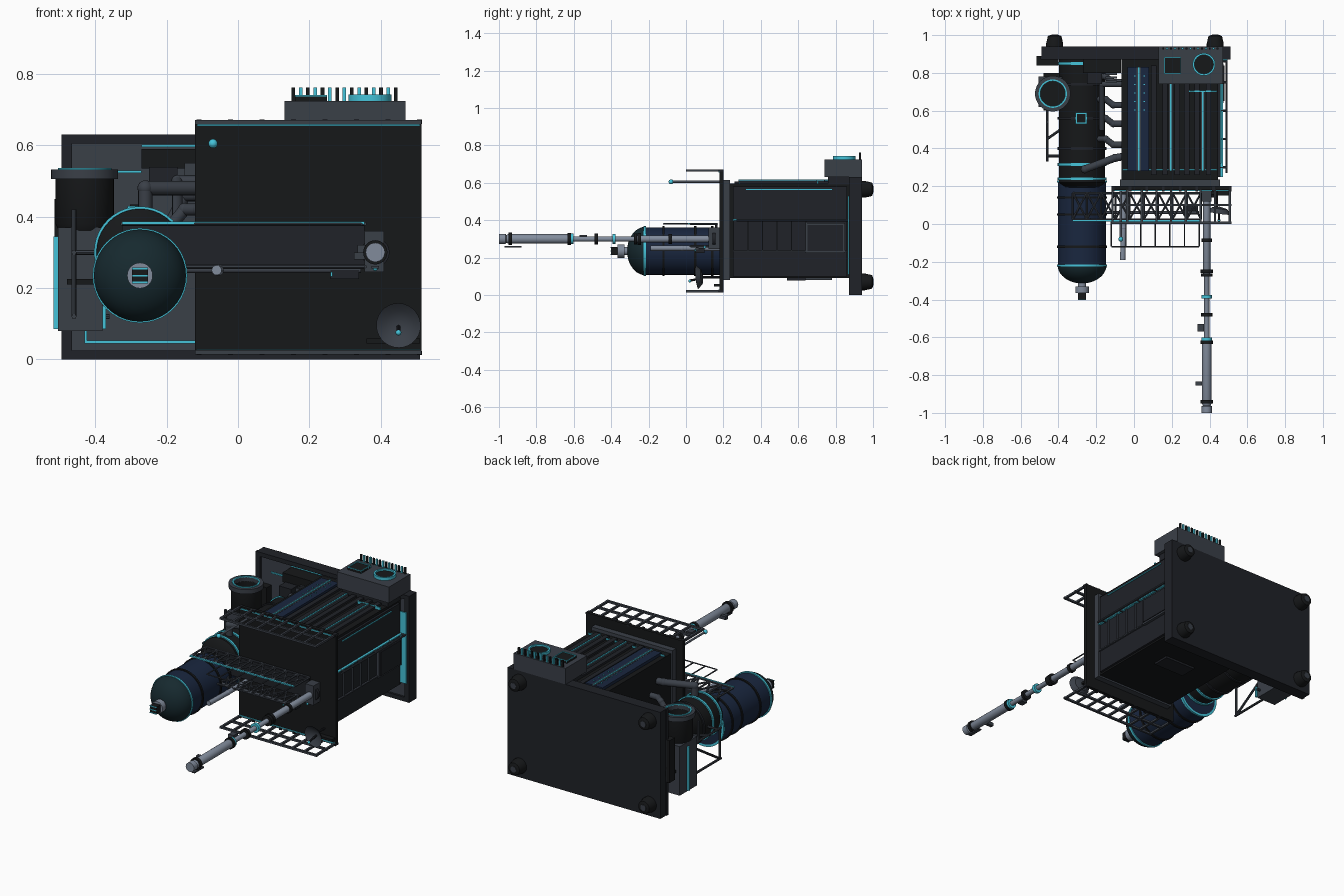
import bpy, bmesh, math
from mathutils import Vector, Matrix

def mat(name, c):
    m = bpy.data.materials.new(name)
    m.diffuse_color = (*c, 1)
    return m

BLACK = mat("black", (0.008, 0.009, 0.010))
DARK = mat("dark", (0.014, 0.016, 0.021))
SLATE = mat("slate", (0.042, 0.050, 0.064))
STEEL = mat("steel", (0.22, 0.26, 0.33))
NAVY = mat("navy", (0.010, 0.020, 0.050))
TEAL = mat("teal", (0.008, 0.022, 0.028))
CYAN = mat("cyan", (0.06, 0.55, 0.70))

def finish(name, bm, m, smooth=False):
    bmesh.ops.recalc_face_normals(bm, faces=bm.faces)
    me = bpy.data.meshes.new(name)
    bm.to_mesh(me)
    bm.free()
    me.materials.append(m)
    ob = bpy.data.objects.new(name, me)
    bpy.context.collection.objects.link(ob)
    if smooth:
        bpy.ops.object.select_all(action='DESELECT')
        ob.select_set(True)
        bpy.context.view_layer.objects.active = ob
        bpy.ops.object.shade_smooth_by_angle(angle=math.radians(35))
    return ob

def boxes(name, specs, m):
    """One object from boxes given as (x0, x1, y0, y1, z0, z1)."""
    bm = bmesh.new()
    for x0, x1, y0, y1, z0, z1 in specs:
        M = Matrix.Translation(((x0+x1)/2, (y0+y1)/2, (z0+z1)/2)) @ Matrix.Diagonal((x1-x0, y1-y0, z1-z0, 1))
        bmesh.ops.create_cube(bm, size=1, matrix=M)
    return finish(name, bm, m)

def rods(name, segs, r, m, n=16):
    """One object from straight rods given as (start, end)."""
    bm = bmesh.new()
    for p, q in segs:
        p, q = Vector(p), Vector(q)
        M = Matrix.Translation((p+q)/2) @ (q-p).to_track_quat('Z', 'Y').to_matrix().to_4x4()
        bmesh.ops.create_cone(bm, cap_ends=True, segments=n, radius1=r, radius2=r, depth=(q-p).length, matrix=M)
    return finish(name, bm, m, n > 8)

def lathe(name, base, axis, profile, m, n=40):
    """Profile of (radius, distance) spun about an axis through base."""
    bm = bmesh.new()
    vs = [bm.verts.new((r, 0, h)) for r, h in profile]
    es = [bm.edges.new(e) for e in zip(vs, vs[1:])]
    bmesh.ops.spin(bm, geom=vs+es, cent=(0, 0, 0), axis=(0, 0, 1), angle=2*math.pi, steps=n)
    bmesh.ops.remove_doubles(bm, verts=bm.verts, dist=1e-5)
    R = Vector(axis).to_track_quat('Z', 'Y').to_matrix().to_4x4()
    bmesh.ops.transform(bm, matrix=Matrix.Translation(base) @ R, verts=bm.verts)
    return finish(name, bm, m, True)

def ball(name, c, r, m):
    bm = bmesh.new()
    bmesh.ops.create_uvsphere(bm, u_segments=16, v_segments=10, radius=r, matrix=Matrix.Translation(c))
    return finish(name, bm, m, True)

def pipe(name, pts, r, m):
    """Pipe with ball elbows."""
    rods(name, list(zip(pts, pts[1:])), r, m)
    for p in pts[1:-1]:
        ball(name + "_elbow", p, r*1.1, m)

Y = (0, 1, 0)

# Base plate with raised rim, trim lines and feet
boxes("base_plate", [(-0.49, 0.51, 0.89, 0.94, 0, 0.63)], DARK)
boxes("base_rim", [(-0.495, -0.465, 0.872, 0.89, 0, 0.63), (0.48, 0.51, 0.872, 0.89, 0, 0.63),
                   (-0.465, 0.48, 0.872, 0.89, 0, 0.025), (-0.465, 0.48, 0.872, 0.89, 0.605, 0.63)], DARK)
boxes("base_floor", [(-0.465, 0.48, 0.884, 0.89, 0.025, 0.605)], SLATE)
boxes("base_trim", [(-0.43, -0.07, 0.878, 0.886, 0.045, 0.053), (-0.43, -0.423, 0.878, 0.886, 0.045, 0.1),
                    (-0.27, -0.07, 0.878, 0.886, 0.595, 0.602), (-0.40, -0.27, 0.878, 0.886, 0.522, 0.53)], CYAN)
for x in (-0.42, 0.43):
    for z in (0.07, 0.565):
        lathe("foot", (x, 0.935, z), Y, [(0, 0), (0.045, 0), (0.045, 0.02), (0.036, 0.06), (0.022, 0.065), (0, 0.065)], BLACK, 20)
        lathe("foot_pad", (x, 0.99, z), Y, [(0, 0), (0.018, 0), (0.018, 0.012), (0, 0.012)], SLATE, 16)

# Main housing with collar and large cover slab
boxes("housing", [(-0.065, 0.445, 0.23, 0.89, 0.09, 0.595)], BLACK)
boxes("housing_collar", [(-0.075, 0.455, 0.20, 0.235, 0.08, 0.615)], SLATE)
boxes("cover_slab", [(-0.12, 0.515, 0.18, 0.20, 0.015, 0.67)], BLACK)
boxes("cover_trim", [(-0.115, 0.51, 0.175, 0.185, z, z+0.006) for z in (0.022, 0.655)], CYAN)
boxes("cover_bolts", [(x-0.007, x+0.007, 0.172, 0.2, z, z+0.012) for z in (0.012, 0.66)
                      for x in [-0.11+i*0.0885 for i in range(8)]], DARK)

# Roof strips on the upper face of the housing
boxes("blue_roof_panel", [(-0.035, 0.08, 0.28, 0.83, 0.59, 0.612)], NAVY)
boxes("roof_ribs", [(x, x+0.028, 0.26, 0.84, 0.59, 0.607) for x in (0.09, 0.15, 0.215, 0.265, 0.32, 0.38)], DARK)
boxes("roof_bars", [(x-0.012, x+0.012, 0.28, y, 0.59, 0.613) for x, y in ((0.025, 0.83), (0.195, 0.74), (0.365, 0.70))], SLATE)
boxes("roof_trim", [(x-0.004, x+0.004, 0.28, y, 0.61, 0.617) for x, y in ((0.025, 0.83), (0.195, 0.74), (0.365, 0.70))]
      + [(-0.06, 0.44, 0.283, 0.29, 0.59, 0.604), (0.29, 0.44, 0.70, 0.708, 0.59, 0.61)], CYAN)
boxes("roof_rivets", [(x, x+0.007, 0.6+i*0.045, 0.607+i*0.045, 0.61, 0.616) for x in (0, 0.05) for i in range(5)], CYAN)

# Right side wall: panels, ribs, hatch, trim and rail
boxes("side_panel", [(0.44, 0.458, 0.25, 0.86, 0.10, 0.58)], DARK)
boxes("side_ribs", [(0.455, 0.468, y, y+0.006, 0.235, 0.40) for y in [0.25+i*0.078 for i in range(6)]]
      + [(0.455, 0.468, 0.25, 0.86, 0.23, 0.237)], SLATE)
boxes("side_hatch", [(0.455, 0.475, 0.64, 0.85, 0.225, 0.385)], SLATE)
boxes("side_hatch_face", [(0.47, 0.48, 0.65, 0.84, 0.235, 0.375)], DARK)
boxes("side_trim", [(0.455, 0.463, 0.32, 0.78, 0.56, 0.566), (0.455, 0.472, 0.25, 0.86, 0.398, 0.405),
                    (0.455, 0.495, 0.866, 0.873, 0.11, 0.53)], CYAN)
rods("side_rail", [((0.49, 0.27, 0.40), (0.49, 0.87, 0.40))]
     + [((0.45, y, 0.40), (0.49, y, 0.40)) for y in (0.3, 0.45, 0.6, 0.75, 0.86)], 0.006, SLATE, 8)
boxes("under_vent", [(0.1, 0.3, 0.54, 0.64, 0.078, 0.095)], DARK)

# Vent box with square and round outlets and a row of fins
boxes("vent_box", [(0.13, 0.47, 0.74, 0.94, 0.63, 0.725)], SLATE)
boxes("vent_pedestal", [(0.15, 0.45, 0.76, 0.88, 0.59, 0.64)], DARK)
boxes("vent_square", [(0.16, 0.25, 0.795, 0.885, 0.72, 0.737)], BLACK)
boxes("vent_square_trim", [(0.16, 0.25, y, y+0.005, 0.72, 0.741) for y in (0.795, 0.88)]
      + [(x, x+0.005, 0.795, 0.885, 0.72, 0.741) for x in (0.16, 0.245)], CYAN)
lathe("vent_fan", (0.37, 0.845, 0.72), (0, 0, 1), [(0, 0), (0.052, 0), (0.052, 0.012), (0, 0.012)], BLACK)
lathe("vent_fan_ring", (0.37, 0.845, 0.72), (0, 0, 1), [(0.05, 0), (0.06, 0), (0.06, 0.022), (0.05, 0.022), (0.05, 0)], CYAN)
for k, m in ((0, BLACK), (1, CYAN)):
    boxes("vent_fins", [(0.15+i*0.0205, 0.16+i*0.0205, 0.925, 0.935, 0.72, 0.762) for i in range(k, 15, 2)], m)

# Edge railings on the cover slab (upper and lower)
for z in (0.02, 0.665):
    segs = [(-0.12, 0.515, y-0.006, y+0.006, z-0.006, z+0.006) for y in (0.006, 0.10)]
    segs += [(x-0.006, x+0.006, 0.0, 0.18, z-0.006, z+0.006) for x in [-0.114+i*0.0776 for i in range(9)]]
    boxes("edge_railing", segs, SLATE)

# Cross braced bridge with handrail
n, x0, x1 = 9, -0.325, 0.355
xs = [x0+(x1-x0)*i/n for i in range(n+1)]
for z in (0.26, 0.38):
    segs = [((x0, y, z), (x1, y, z)) for y in (0.025, 0.165)] + [((x, 0.025, z), (x, 0.165, z)) for x in xs]
    for a, b in zip(xs, xs[1:]):
        segs += [((a, 0.025, z), (b, 0.165, z)), ((a, 0.165, z), (b, 0.025, z))]
    rods("bridge_truss", segs, 0.006, SLATE, 6)
boxes("bridge_deck", [(x0, x1, 0.155, 0.168, 0.26, 0.38)], DARK)
boxes("bridge_trim", [(x0, x1, 0.012, 0.02, 0.378, 0.386)], CYAN)
rods("bridge_handrail", [((-0.12, -0.12, 0.38), (0.345, -0.12, 0.38))]
     + [((x, -0.12, 0.38), (x, 0.03, 0.38)) for x in [-0.12+i*0.0775 for i in range(7)]], 0.004, SLATE, 6)

# Front tank with dome, bands and nozzle
F = (-0.275, 0, 0.235)
dome = [(0.130*math.sin(t), -0.215-0.10*math.cos(t)) for t in [i*math.pi/20 for i in range(11)]]
lathe("front_tank_dome", F, Y, dome, TEAL)
lathe("front_tank", F, Y, [(0.127, -0.215), (0.127, 0.23), (0, 0.23)], NAVY)
for y, m in ((-0.22, CYAN), (-0.12, BLACK), (0.05, BLACK), (0.14, BLACK), (0.225, CYAN)):
    lathe("front_tank_band", F, Y, [(0.12, y-0.006), (0.133, y-0.006), (0.133, y+0.006), (0.12, y+0.006)], m)
lathe("nozzle", F, Y, [(0, -0.365), (0.036, -0.365), (0.036, -0.33), (0.022, -0.33), (0.022, -0.29)], STEEL, 24)
boxes("nozzle_cap", [(-0.297, -0.253, -0.40, -0.36, 0.213, 0.257)], BLACK)
boxes("nozzle_trim", [(-0.297, -0.253, -0.403, -0.398, z, z+0.005) for z in (0.213, 0.232, 0.252)], CYAN)

# Rear tank with bands
R = (-0.275, 0, 0.30)
lathe("rear_tank", R, Y, [(0, 0.19), (0.09, 0.195), (0.122, 0.22), (0.122, 0.88), (0, 0.88)], BLACK)
for y, m in ((0.24, CYAN), (0.315, CYAN), (0.40, DARK), (0.56, DARK), (0.74, DARK), (0.85, CYAN)):
    lathe("rear_tank_band", R, Y, [(0.115, y-0.007), (0.129, y-0.007), (0.129, y+0.007), (0.115, y+0.007)], m)
boxes("tank_hatch", [(-0.31, -0.25, 0.53, 0.59, 0.41, 0.43)], CYAN)
boxes("tank_hatch_lid", [(-0.303, -0.257, 0.537, 0.583, 0.42, 0.434)], BLACK)

# Connecting pipes between rear tank and housing
pipe("main_pipe", [(-0.26, 0.29, 0.40), (-0.26, 0.29, 0.48), (-0.10, 0.35, 0.48), (-0.04, 0.36, 0.48)], 0.02, SLATE)
for y, z in ((0.45, 0.42), (0.56, 0.36), (0.66, 0.42), (0.78, 0.46)):
    pipe("link_pipe", [(-0.20, y, 0.36), (-0.15, y, z), (-0.11, y-0.03, z), (-0.05, y-0.03, z)], 0.017, SLATE)
pipe("long_pipe", [(-0.17, 0.50, 0.40), (-0.17, 0.74, 0.50), (-0.05, 0.74, 0.50)], 0.015, SLATE)
boxes("junction_box", [(-0.27, -0.07, 0.80, 0.89, 0.535, 0.59)], BLACK)
boxes("junction_unit", [(-0.25, -0.17, 0.74, 0.88, 0.48, 0.54)], DARK)
boxes("junction_louvres", [(-0.15, -0.09, 0.75+i*0.02, 0.76+i*0.02, 0.5, 0.55) for i in range(5)], SLATE)

# Side intake: flanged barrel on a support cabinet with bracket
C = (-0.43, 0.69, 0)
lathe("intake_barrel", C, (0, 0, 1), [(0, 0.36), (0.072, 0.36), (0.082, 0.38), (0.082, 0.51), (0.066, 0.51), (0.066, 0.44), (0, 0.44)], BLACK)
lathe("intake_flange", C, (0, 0, 1), [(0.066, 0.505), (0.094, 0.505), (0.094, 0.532), (0.066, 0.532), (0.066, 0.505)], SLATE)
lathe("intake_ring", C, (0, 0, 1), [(0.066, 0.53), (0.075, 0.53), (0.075, 0.537), (0.066, 0.537), (0.066, 0.53)], CYAN)
boxes("intake_cabinet", [(-0.505, -0.38, 0.62, 0.78, 0.08, 0.37)], SLATE)
boxes("intake_trim", [(-0.517, -0.505, 0.70, 0.71, 0.085, 0.345), (-0.38, -0.37, 0.61, 0.62, 0.085, 0.15)], CYAN)
boxes("intake_duct", [(-0.515, -0.40, 0.84, 0.89, 0.20, 0.45), (-0.48, -0.37, 0.60, 0.80, 0.21, 0.225)], BLACK)
rods("intake_bracket", [((-0.46, 0.33, 0.30), (-0.46, 0.62, 0.30)), ((-0.46, 0.33, 0.12), (-0.46, 0.62, 0.12)),
                        ((-0.46, 0.34, 0.12), (-0.46, 0.34, 0.30)), ((-0.46, 0.34, 0.12), (-0.46, 0.62, 0.30)),
                        ((-0.46, 0.36, 0.30), (-0.36, 0.36, 0.30)), ((-0.46, 0.45, 0.30), (-0.36, 0.52, 0.30)),
                        ((-0.48, 0.64, 0.12), (-0.36, 0.64, 0.12)), ((-0.46, 0.54, 0.30), (-0.46, 0.54, 0.42))], 0.007, SLATE, 8)

# Long telescopic mast with collars
M0 = (0.385, 0, 0.30)
lathe("mast", M0, Y, [(0, -1.0), (0.027, -1.0), (0.027, -0.965), (0.02, -0.96), (0.025, -0.95), (0.025, -0.63), (0.014, -0.62),
                      (0.014, -0.27), (0.019, -0.26), (0.019, 0.19)], STEEL, 24)
for y, r, m in ((-0.94, 0.034, BLACK), (-0.625, 0.032, BLACK), (-0.61, 0.028, CYAN), (-0.48, 0.03, BLACK), (-0.385, 0.027, CYAN),
                (-0.27, 0.03, BLACK), (-0.25, 0.032, BLACK), (-0.085, 0.027, BLACK), (0.15, 0.04, DARK)):
    lathe("mast_collar", M0, Y, [(0, y-0.009), (r, y-0.009), (r, y+0.009), (0, y+0.009)], m, 24)
boxes("mast_fittings", [(0.325, 0.37, -0.855, -0.835, 0.28, 0.30), (0.335, 0.37, -0.57, -0.53, 0.29, 0.32),
                        (0.375, 0.395, -0.97, -0.88, 0.255, 0.262), (0.355, 0.41, 0.12, 0.18, 0.245, 0.36)], SLATE)
ball("mast_lamp", (0.385, 0.10, 0.255), 0.007, CYAN)

# Dish, antenna, vent stack and small boxes on the cover slab
lathe("dish", (0.45, 0.06, 0.095), (0.15, 1, 0.1), [(0.063, 0), (0.04, 0.018), (0, 0.032), (0.04, 0.024), (0.063, 0)], SLATE, 28)
rods("dish_mast", [((0.44, 0.09, 0.095), (0.44, 0.18, 0.095)), ((0.45, 0.09, 0.09), (0.45, 0.02, 0.077))], 0.006, DARK, 8)
ball("dish_feed", (0.45, 0.02, 0.075), 0.008, CYAN)
rods("antenna", [((-0.07, 0.18, 0.605), (-0.07, -0.08, 0.605))], 0.006, STEEL, 10)
ball("antenna_lamp", (-0.07, -0.08, 0.605), 0.013, CYAN)
pipe("vent_stack", [(-0.055, 0.18, 0.25), (-0.055, -0.02, 0.25), (-0.06, -0.19, 0.25)], 0.014, STEEL)
pipe("slab_pipe", [(-0.15, 0.06, 0.25), (-0.055, 0.06, 0.25), (0.345, 0.06, 0.25)], 0.008, SLATE)
boxes("slab_box", [(0.26, 0.34, 0.05, 0.10, 0.225, 0.25)], DARK)
boxes("slab_box_trim", [(0.26, 0.265, 0.045, 0.05, 0.232, 0.245)], CYAN)
boxes("slab_plate", [(0.36, 0.51, 0.15, 0.185, 0.045, 0.058)], BLACK)
